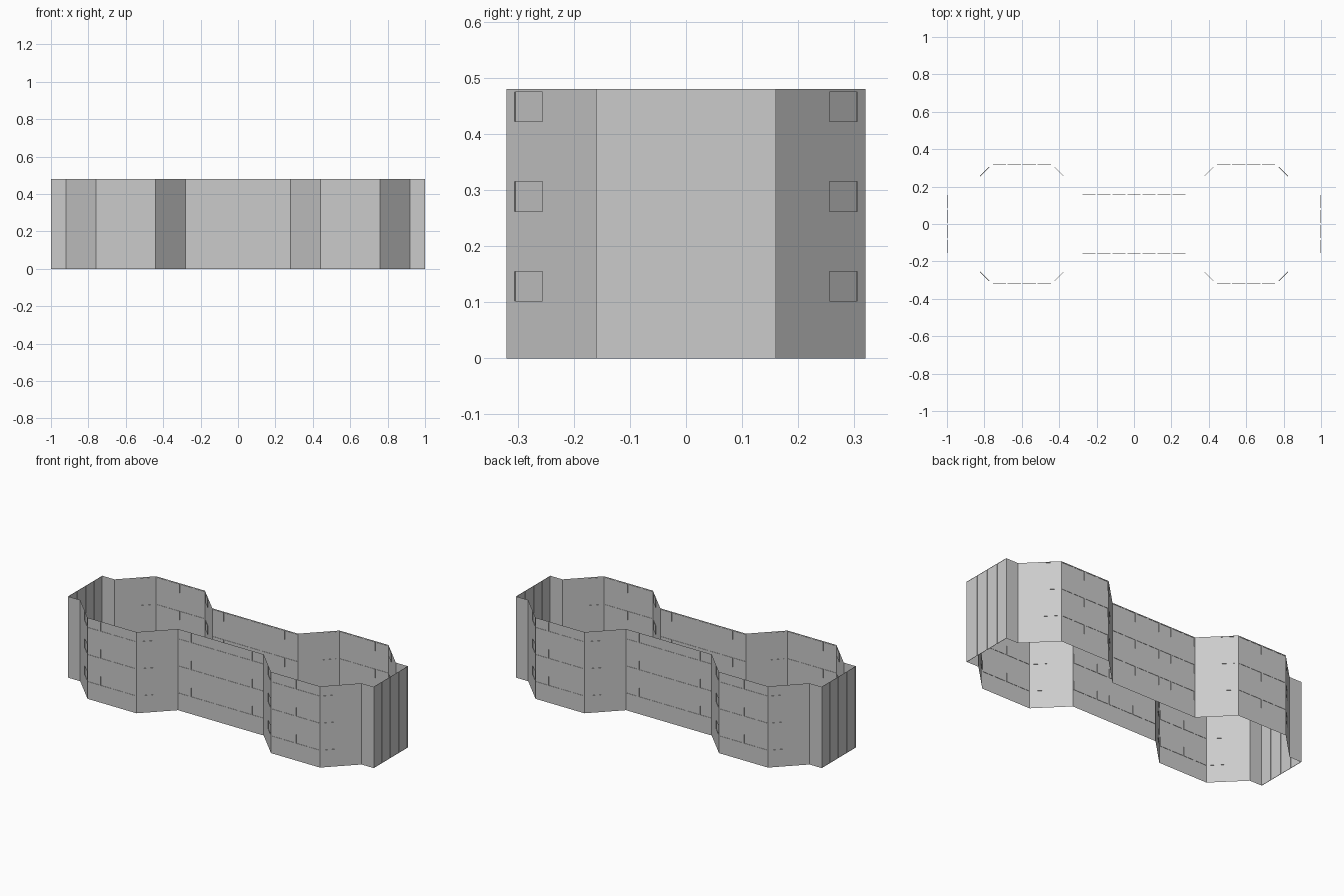
import bpy, bmesh
from mathutils import Vector

if "Cube" in bpy.data.objects:
    bpy.data.objects.remove(bpy.data.objects["Cube"])

H, STOREY, PITCH, GAP, DEPTH = 0.48, 0.16, 0.08, 0.005, 0.002
ROWS = [(i * STOREY + 0.102, i * STOREY + 0.155) for i in range(3)]


def wall(name, p, q, cols, rows):
    """Open vertical sheet from p to q with shallow recessed panels."""
    p, q = Vector(p), Vector(q)
    length = (q - p).length
    us = sorted({0.0, length, *[u for c in cols for u in c]})
    zs = sorted({0.0, H, *[z for r in rows for z in r]})
    bm = bmesh.new()
    grid = [[bm.verts.new((*p.lerp(q, u / length), z)) for z in zs] for u in us]
    panels = []
    for i in range(len(us) - 1):
        for j in range(len(zs) - 1):
            f = bm.faces.new((grid[i][j], grid[i + 1][j],
                              grid[i + 1][j + 1], grid[i][j + 1]))
            um, zm = (us[i] + us[i + 1]) / 2, (zs[j] + zs[j + 1]) / 2
            if any(a < um < b for a, b in cols) and any(a < zm < b for a, b in rows):
                panels.append(f)
    bm.normal_update()
    if panels:
        bmesh.ops.inset_individual(bm, faces=panels, thickness=0.0, depth=-DEPTH)
    me = bpy.data.meshes.new(name)
    bm.to_mesh(me)
    bm.free()
    bpy.context.collection.objects.link(bpy.data.objects.new(name, me))


def bays(n):
    return [(i * PITCH + GAP, (i + 1) * PITCH - GAP) for i in range(n)]


# Half of the plan outline; the other half is its 180 degree rotation
half = [(-0.28, -0.16), (0.28, -0.16), (0.44, -0.32), (0.76, -0.32),
        (0.92, -0.16), (1.0, -0.16), (1.0, 0.16), (0.92, 0.16),
        (0.76, 0.32), (0.44, 0.32), (0.28, 0.16)]
diag = 0.16 * 2 ** 0.5
near_start = [(0.0205, 0.0905)]
near_end = [(diag - 0.0905, diag - 0.0205)]

# Name, window columns and rows for each wall of the half outline
specs = [("corridor_wall", bays(7), ROWS),
         ("inner_corner_wall", near_end, ROWS),
         ("wing_wall", bays(4), ROWS),
         ("outer_corner_wall", near_start, ROWS),
         ("end_bay_side", [], []),
         ("end_glazing", bays(4), [(0.0, H)]),
         ("end_bay_side", [], []),
         ("outer_corner_wall", near_end, ROWS),
         ("wing_wall", bays(4), ROWS),
         ("inner_corner_wall", near_start, ROWS)]

for s in (1, -1):
    pts = [(s * x, s * y) for x, y in half]
    for (name, cols, rows), p, q in zip(specs, pts, pts[1:]):
        wall(name, p, q, cols, rows)
